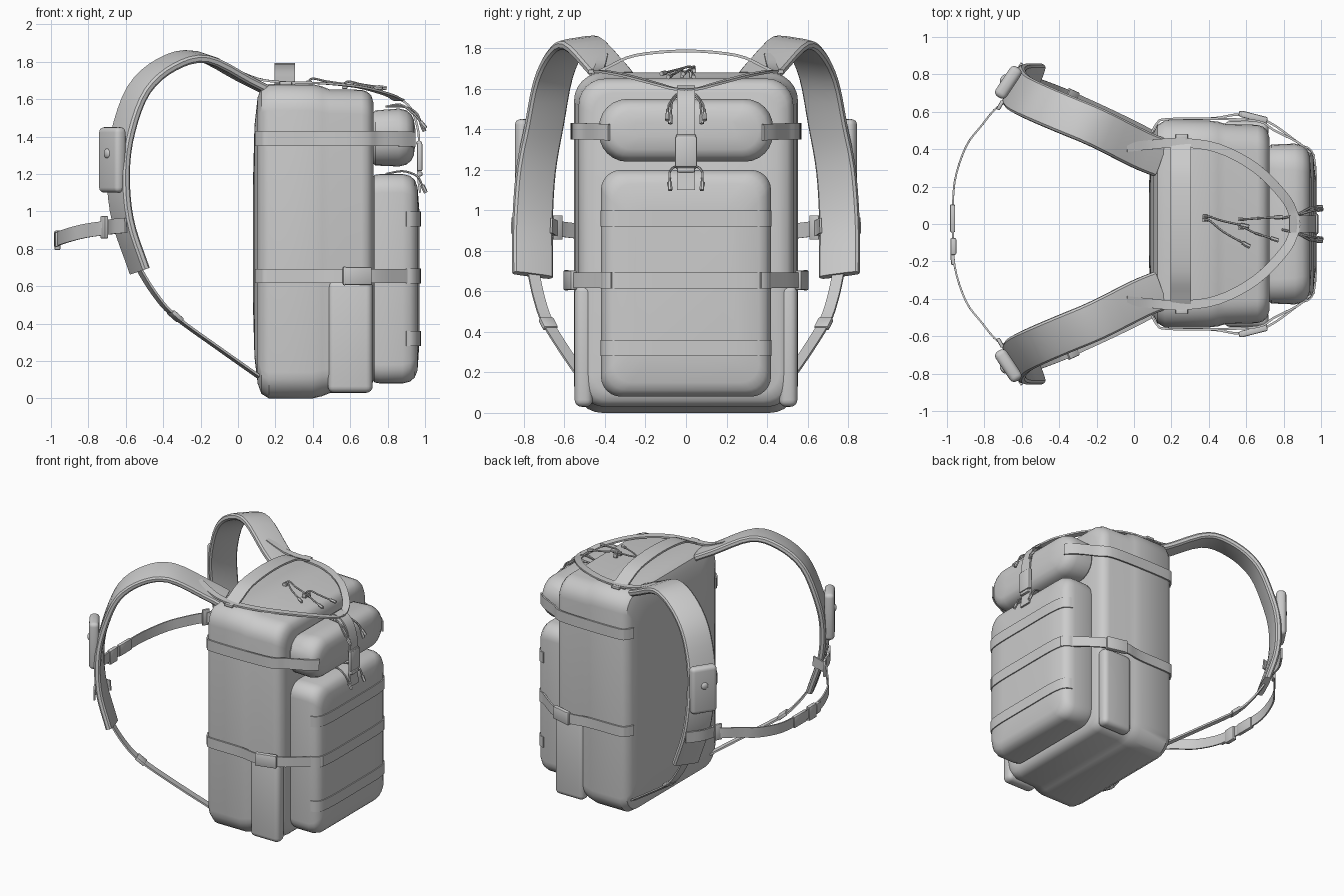
import bpy, bmesh
from math import pi, cos, sin
from mathutils import Vector, Matrix

if "Cube" in bpy.data.objects:
    bpy.data.objects.remove(bpy.data.objects["Cube"])


def finish(name, bm, mirror=False):
    bmesh.ops.recalc_face_normals(bm, faces=bm.faces)
    me = bpy.data.meshes.new(name)
    bm.to_mesh(me)
    bm.free()
    ob = bpy.data.objects.new(name, me)
    bpy.context.collection.objects.link(ob)
    if mirror:
        m = ob.modifiers.new("mirror", 'MIRROR')
        m.use_axis = (False, True, False)
        m.use_clip = True
    return ob


def skin(bm, rings):
    vs = [[bm.verts.new(p) for p in r] for r in rings]
    n = len(vs[0])
    for a, b in zip(vs, vs[1:]):
        for i in range(n):
            bm.faces.new((a[i], a[(i + 1) % n], b[(i + 1) % n], b[i]))
    bm.faces.new(vs[0])
    bm.faces.new(vs[-1][::-1])


def loft(name, sections, seg=6):
    """Rounded rectangles (x, half width, z0, z1, radius) skinned along x."""
    rings = []
    for x, hy, z0, z1, r in sections:
        ring = []
        for k, (cy, cz) in enumerate([(hy - r, z1 - r), (r - hy, z1 - r), (r - hy, z0 + r), (hy - r, z0 + r)]):
            for i in range(seg + 1):
                a = (k + i / seg) * pi / 2
                ring.append((x, cy + r * cos(a), cz + r * sin(a)))
        rings.append(ring)
    bm = bmesh.new()
    skin(bm, rings)
    return finish(name, bm)


def smooth_path(pts, sub):
    p = [Vector(q) for q in pts]
    p = [2 * p[0] - p[1]] + p + [2 * p[-1] - p[-2]]
    out = []
    for a, b, c, d in zip(p, p[1:], p[2:], p[3:]):
        for i in range(sub):
            t = i / sub
            out.append(0.5 * (2 * b + (c - a) * t + (2 * a - 5 * b + 4 * c - d) * t * t
                              + (3 * b - a - 3 * c + d) * t ** 3))
    return out + [p[-2]]


def ribbon(name, pts, width, thick, wdir=None, mirror=True, padded=False, sub=4):
    """Flat strap swept along a path; wdir None lays it flat on z."""
    path = smooth_path(pts, sub)
    rings = []
    for i, p in enumerate(path):
        t = (path[min(i + 1, len(path) - 1)] - path[max(i - 1, 0)]).normalized()
        w = Vector(wdir) if wdir else t.cross(Vector((0, 0, 1)))
        w = (w - t * w.dot(t)).normalized() * width / 2
        n = w.cross(t).normalized() * thick / 2
        prof = [(1, 0.4), (.9, 0.85), (.5, 1), (-.5, 1), (-.9, .85), (-1, .4), (-1, -.4), (-.9, -.85),
                (-.5, -1), (.5, -1), (.9, -.85), (1, -.4)] if padded else [(1, 1), (-1, 1), (-1, -1), (1, -1)]
        rings.append([p + w * a + n * b for a, b in prof])
    bm = bmesh.new()
    skin(bm, rings)
    return finish(name, bm, mirror)


def box(name, loc, size, rz=0, bevel=0.008, mirror=True, ry=0, seg=2):
    bm = bmesh.new()
    bmesh.ops.create_cube(bm, size=1)
    bmesh.ops.scale(bm, vec=size, verts=bm.verts)
    bmesh.ops.bevel(bm, geom=bm.edges[:], offset=bevel, segments=seg, profile=0.5, affect='EDGES')
    bm.transform(Matrix.Translation(loc) @ Matrix.Rotation(rz, 4, 'Z') @ Matrix.Rotation(ry, 4, 'Y'))
    return finish(name, bm, mirror)


def cord(name, pts, r=0.006, mirror=False):
    """Thin round pull cord with a thicker tip."""
    path = smooth_path(pts, 4)
    rings = []
    tip = path[-2] - path[-1]
    path += [path[-1] - tip * 0.02, path[-1] - tip.normalized() * 0.045]
    for i, p in enumerate(path):
        t = (path[min(i + 1, len(path) - 1)] - path[max(i - 1, 0)]).normalized()
        u = t.cross(Vector((0.3, 0.2, 1))).normalized()
        v = t.cross(u)
        rr = r * 1.9 if i >= len(path) - 2 else r
        rings.append([p + (u * cos(k * pi / 3) + v * sin(k * pi / 3)) * rr for k in range(6)])
    bm = bmesh.new()
    skin(bm, rings)
    return finish(name, bm, mirror)


# Main bag and pockets
loft("main_bag", [(.08, .2, .5, 1.15, .1), (.088, .38, .22, 1.46, .12), (.105, .49, .08, 1.61, .12),
                  (.125, .53, .025, 1.66, .13), (.165, .553, 0, 1.68, .14), (.4, .553, 0, 1.68, .14),
                  (.45, .547, .012, 1.668, .14), (.49, .535, .028, 1.652, .13), (.66, .53, .03, 1.65, .13),
                  (.69, .52, .04, 1.64, .13), (.712, .50, .06, 1.62, .12), (.725, .46, .1, 1.58, .1)])
loft("lower_pocket", [(.71, .39, .11, 1.17, .09), (.73, .415, .085, 1.195, .1), (.76, .42, .08, 1.2, .1),
                      (.88, .42, .08, 1.2, .1), (.92, .41, .09, 1.19, .1), (.945, .392, .112, 1.168, .1),
                      (.96, .36, .15, 1.13, .09), (.97, .25, .3, 1, .08)])
loft("upper_pocket", [(.71, .40, 1.27, 1.52, .1), (.735, .425, 1.245, 1.54, .13), (.86, .43, 1.24, 1.55, .14),
                      (.9, .42, 1.25, 1.54, .14), (.925, .40, 1.27, 1.52, .12), (.94, .36, 1.3, 1.49, .09),
                      (.948, .25, 1.36, 1.44, .03)])
box("side_pocket", (.6, .505, .33), (.24, .09, .6), bevel=.035, seg=4)

# Compression straps
ribbon("upper_side_strap", [(.095, .49, 1.39), (.125, .54, 1.39), (.17, .56, 1.39), (.4, .563, 1.39),
                            (.66, .55, 1.39), (.75, .50, 1.39), (.87, .44, 1.388), (.945, .38, 1.385)],
       .08, .012, (0, 0, 1))
ribbon("lower_side_strap", [(.095, .49, .655), (.125, .54, .655), (.17, .56, .655), (.42, .565, .655),
                            (.57, .585, .655), (.72, .545, .655), (.87, .44, .655), (.965, .365, .655)],
       .075, .012, (0, 0, 1))
box("side_buckle", (.64, .572, .655), (.15, .035, .095), -.25)
box("side_buckle_end", (.57, .59, .655), (.02, .03, .1), -.1)
for z in (.32, .655, .96):
    ribbon("pocket_band", [(.90, .418, z), (.935, .405, z), (.962, .362, z), (.974, .25, z), (.975, 0, z)],
           .08, .008, (0, 0, 1))

# Shoulder straps with pods
ribbon("shoulder_strap", [(.14, .355, 1.655), (.03, .40, 1.71), (-.2, .515, 1.825), (-.38, .59, 1.785),
                          (-.53, .655, 1.65), (-.615, .70, 1.42), (-.64, .74, 1.2), (-.615, .757, .95),
                          (-.525, .757, .68)], .21, .05, (.44, .88, -.14), padded=True)
rz = pi - .585
box("strap_pod", (-.672, .757, 1.275), (.07, .19, .35), rz, .028, seg=4)
bm = bmesh.new()
bmesh.ops.create_uvsphere(bm, u_segments=16, v_segments=8, radius=.026,
                          matrix=Matrix.Translation((-.70, .777, 1.31)) @ Matrix.Rotation(rz, 4, 'Z')
                          @ Matrix.Diagonal((.5, 1, 1, 1)))
finish("pod_button", bm, True)

# Lower adjuster webbing
ribbon("adjuster_strap", [(-.54, .757, .71), (-.45, .725, .565), (-.34, .68, .44), (-.1, .57, .265),
                          (.12, .46, .11)], .06, .012, (.4, .9, 0))
box("adjuster_buckle", (-.335, .68, .44), (.075, .075, .025), -.42, .006, ry=.68)

# Chest strap
ribbon("chest_strap", [(-.60, .665, .925), (-.72, .632, .91), (-.82, .52, .895), (-.9, .41, .875),
                       (-.96, .22, .855), (-.968, 0, .85)], .075, .01, (0, 0, 1))
box("chest_adjuster", (-.715, .635, .915), (.02, .055, .12), -.5, .006)
ribbon("chest_loop", [(-.69, .655, .915), (-.662, .76, .92), (-.60, .86, .925)], .08, .012, (0, 0, 1))
box("chest_buckle", (-.97, .03, .85), (.028, .15, .085), 0, mirror=False)
box("chest_buckle_clip", (-.966, -.12, .845), (.032, .09, .105), 0, mirror=False)
box("chest_buckle_tongue", (-.97, -.19, .85), (.02, .06, .08), .1, mirror=False)

# Carry handle on top
ribbon("carry_handle", [(.25, -.45, 1.675), (.25, -.38, 1.71), (.25, -.25, 1.765), (.25, 0, 1.787),
                        (.25, .25, 1.765), (.25, .38, 1.71), (.25, .45, 1.675)], .11, .014, (1, 0, 0), False)
box("handle_tab", (.255, .465, 1.685), (.065, .035, .02), 0, .005)

# Top harness running into the centre strap
ribbon("top_harness", [(-.04, .41, 1.77), (.1, .425, 1.71), (.25, .435, 1.69), (.45, .405, 1.685),
                       (.65, .30, 1.665), (.8, .15, 1.625), (.85, .06, 1.6), (.865, 0, 1.595)], .05, .012)
ribbon("centre_strap", [(.83, 0, 1.61), (.89, 0, 1.585), (.935, 0, 1.53), (.965, 0, 1.42), (.968, 0, 1.3),
                        (.962, 0, 1.2), (.974, 0, 1.1)], .09, .012, (0, 1, 0), False)
box("centre_buckle", (.972, 0, 1.29), (.028, .11, .15), 0, mirror=False)
box("centre_buckle_bar", (.972, 0, 1.20), (.03, .09, .025), 0, mirror=False)
box("centre_buckle_top", (.968, 0, 1.365), (.03, .1, .02), 0, mirror=False)

# Zip pull cords
cord("upper_pull", [(.79, .03, 1.56), (.87, .05, 1.57), (.94, .085, 1.52), (.975, .09, 1.48)], mirror=True)
cord("upper_pull_inner", [(.79, .03, 1.56), (.88, .05, 1.56), (.95, .07, 1.53), (.98, .075, 1.47)], mirror=True)
cord("lower_pull", [(.79, .03, 1.2), (.88, .055, 1.215), (.955, .08, 1.19), (.985, .08, 1.14)], mirror=True)
for a, b in [((.37, .04), (.57, -.005)), ((.37, .02), (.58, -.1)), ((.56, .025), (.75, .035)),
             ((.56, -.02), (.73, -.075))]:
    z = 1.69 if a[0] < .5 else 1.675
    mid = ((a[0] + b[0]) / 2, (a[1] + b[1]) / 2, z + .005)
    cord("lid_pull", [(a[0], a[1], z), (a[0] + .03, a[1], z + .02), mid, (b[0], b[1], z - .01)])
    box("zip_slider", (a[0] + .01, a[1], z - .005), (.03, .02, .03), 0, .004, mirror=False)

# Smooth shading with crisp edges
for o in bpy.context.scene.objects:
    o.select_set(True)
    bpy.context.view_layer.objects.active = o
bpy.ops.object.shade_smooth_by_angle(angle=.6)
